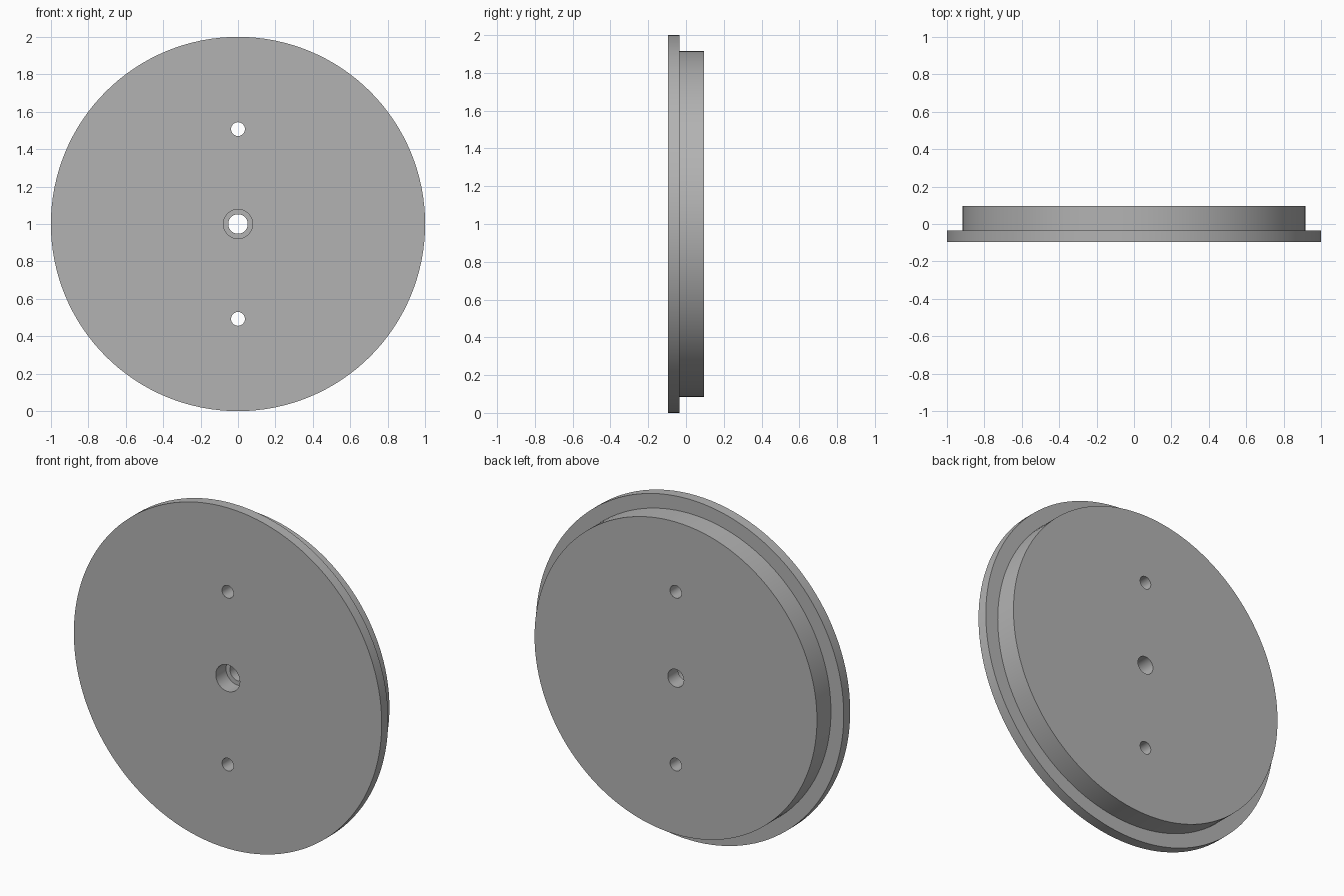
import bpy
import bmesh
import math
from mathutils import Matrix, Vector

old = bpy.data.objects.get("Cube")
if old:
    bpy.data.objects.remove(old, do_unlink=True)

SEGMENTS = 128
CENTRE_Z = 1.0
FRONT, STEP, SEAT, BACK = -0.095, -0.035, 0.0, 0.095

grey = bpy.data.materials.new("plain grey")
grey.use_nodes = True
colour = (0.45, 0.45, 0.45, 1)
grey.diffuse_color = colour
grey.node_tree.nodes["Principled BSDF"].inputs["Base Color"].default_value = colour


def add_object(name, bm):
    mesh = bpy.data.meshes.new(name)
    bmesh.ops.recalc_face_normals(bm, faces=bm.faces)
    bm.to_mesh(mesh)
    bm.free()
    obj = bpy.data.objects.new(name, mesh)
    bpy.context.collection.objects.link(obj)
    mesh.materials.append(grey)
    return obj


def lathe(name, profile):
    """Turn a closed (radius, y) profile around the y axis."""
    bm = bmesh.new()
    verts = [bm.verts.new((r, y, CENTRE_Z)) for r, y in profile]
    edges = [bm.edges.new((v, verts[i - 1])) for i, v in enumerate(verts)]
    bmesh.ops.spin(bm, geom=verts + edges, cent=(0, 0, CENTRE_Z), axis=(0, 1, 0),
                   angle=math.tau, steps=SEGMENTS, use_merge=True)
    bmesh.ops.remove_doubles(bm, verts=bm.verts, dist=0.0001)
    return add_object(name, bm)


# Flanged disc with a counterbored centre hole
disc = lathe("flanged_disc", [
    (0.078, FRONT), (1.0, FRONT), (1.0, STEP), (0.917, STEP),
    (0.917, BACK), (0.052, BACK), (0.052, SEAT), (0.078, SEAT),
])

# Two pin holes, above and below the centre
bm = bmesh.new()
for side in (-1, 1):
    place = (Matrix.Translation(Vector((0, 0, CENTRE_Z + side * 0.507)))
             @ Matrix.Rotation(math.pi / 2, 4, "X"))
    bmesh.ops.create_cone(bm, cap_ends=True, segments=48, radius1=0.037,
                          radius2=0.037, depth=0.5, matrix=place)
cutter = add_object("pin_hole_cutter", bm)
cutter.hide_render = True

# Cut the holes, then drop the helper
cut = disc.modifiers.new("pin holes", "BOOLEAN")
cut.operation = "DIFFERENCE"
cut.solver = "EXACT"
cut.object = cutter
bpy.ops.object.select_all(action="DESELECT")
disc.select_set(True)
bpy.context.view_layer.objects.active = disc
bpy.ops.object.modifier_apply(modifier=cut.name)
bpy.data.objects.remove(cutter, do_unlink=True)
bpy.ops.object.shade_smooth_by_angle(angle=math.radians(30))
